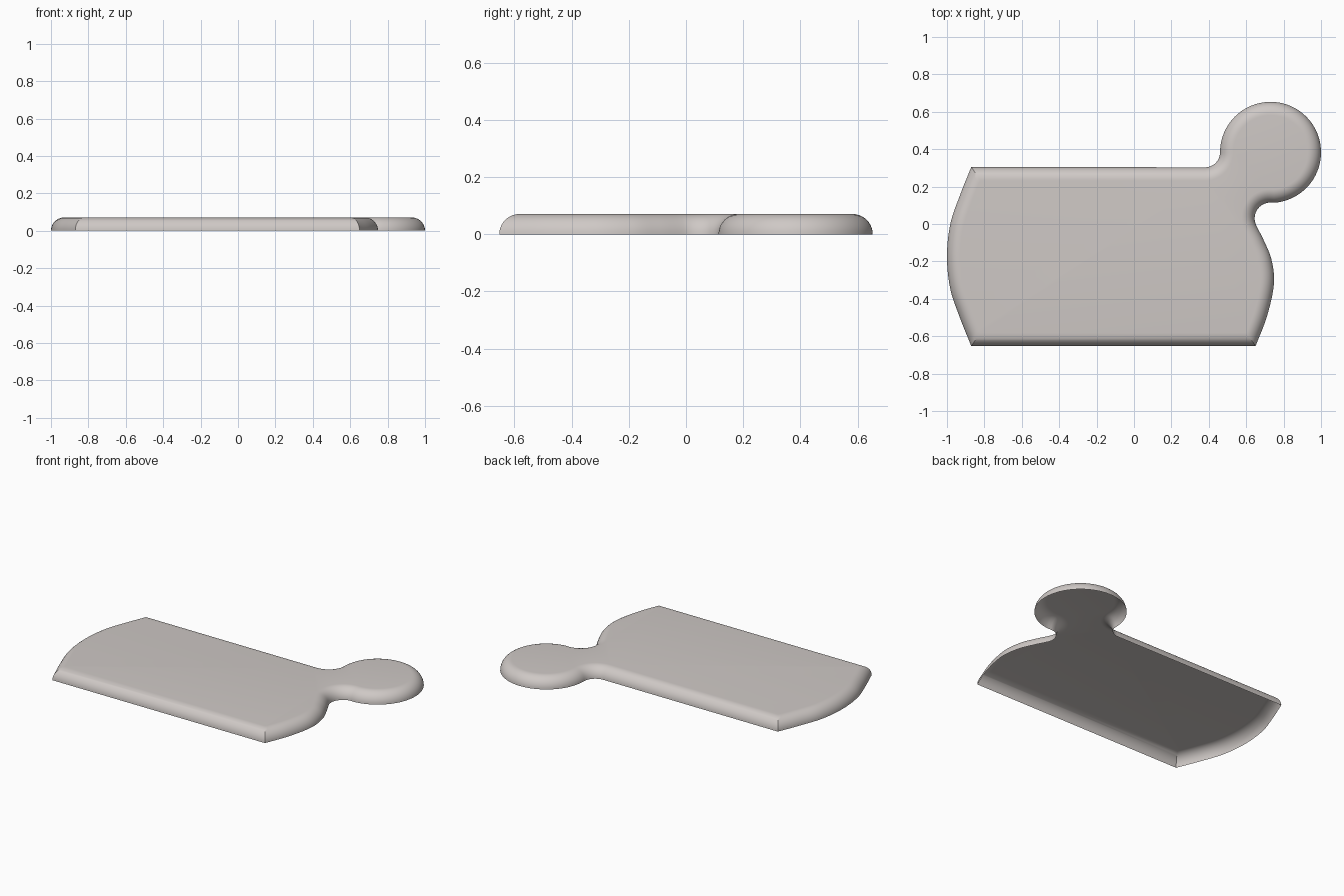
import bpy, bmesh, math
from mathutils import Vector

if "Cube" in bpy.data.objects:
    bpy.data.objects.remove(bpy.data.objects["Cube"])

H = 0.071            # thickness, also the radius of the rounded rim
Y0, Y1 = -0.653, 0.305   # front and back straight edges


def spline(pts, first=None, last=None, n=12):
    """Catmull-Rom curve through pts."""
    p = [Vector(q) for q in pts]
    first = Vector(first) if first else 2 * p[0] - p[1]
    last = Vector(last) if last else 2 * p[-1] - p[-2]
    p = [first] + p + [last]
    out = []
    for i in range(1, len(p) - 2):
        a, b, c, d = p[i - 1:i + 3]
        for k in range(n):
            t = k / n
            out.append(0.5 * (2 * b + (c - a) * t + (2 * a - 5 * b + 4 * c - d) * t * t
                              + (3 * b - a - 3 * c + d) * t ** 3))
    out.append(p[-2])
    return out


def offset(pts, d, end_tangent=None):
    """Move an open curve to its left by d."""
    out = []
    for i, q in enumerate(pts):
        t = (pts[min(i + 1, len(pts) - 1)] - pts[max(i - 1, 0)]).normalized()
        if end_tangent and i == len(pts) - 1:
            t = end_tangent
        out.append(q + d * Vector((-t.y, t.x)))
    return out


def resample(pts, ya, yb, n):
    """Points of a curve at evenly spaced y values, trimming it to ya..yb."""
    s = sorted(pts, key=lambda q: q.y)
    out = []
    for k in range(n + 1):
        y = ya + (yb - ya) * k / n
        i = 0
        while i < len(s) - 2 and s[i + 1].y < y:
            i += 1
        a, b = s[i], s[i + 1]
        out.append(Vector((a.x + (b.x - a.x) * (y - a.y) / (b.y - a.y), y)))
    return out


def arc(cx, cy, r, a0, a1, n):
    return [Vector((cx + r * math.cos(math.radians(a0 + (a1 - a0) * k / n)),
                    cy + r * math.sin(math.radians(a0 + (a1 - a0) * k / n))))
            for k in range(n + 1)]


# bulging right and left sides
right = spline([(0.65, Y0), (0.712, -0.49), (0.748, -0.32), (0.735, -0.19),
                (0.695, -0.09), (0.653, -0.006)], last=(0.616, 0.079))
left = spline([(-0.87, Y1), (-0.932, 0.15), (-0.982, 0.0), (-1.0, -0.174),
               (-0.982, -0.348), (-0.932, -0.498), (-0.87, Y0)])
a25 = math.radians(25)
neck_dir = Vector((-math.sin(a25), math.cos(a25)))


def outline(d):
    """Counter-clockwise outline of the plate, inset by d."""
    r = offset(right, d, neck_dir)
    pts = resample(r, Y0 + d, r[-1].y, 40)
    pts += arc(0.73, 0.03, 0.085 + d, 205, 90, 16)[1:]      # right neck fillet
    pts += arc(0.73, 0.383, 0.27 - d, -90, 180, 60)[1:]     # round knob
    pts += arc(0.38, 0.383, 0.08 + d, 0, -90, 14)[1:]       # left neck fillet
    pts += resample(offset(left, d), Y1 - d, Y0 + d, 48)
    return pts


# open-bottomed plate: quarter-round rim plus flat top
bm = bmesh.new()
rings = []
STEPS = 10
for k in range(STEPS + 1):
    a = math.pi / 2 * k / STEPS
    rings.append([bm.verts.new((p.x, p.y, H * math.sin(a)))
                  for p in outline(H * (1 - math.cos(a)))])
n = len(rings[0])
for lo, hi in zip(rings, rings[1:]):
    for i in range(n):
        j = (i + 1) % n
        bm.faces.new((lo[i], lo[j], hi[j], hi[i]))
top = bm.faces.new(rings[-1])
bmesh.ops.triangulate(bm, faces=[top])

mesh = bpy.data.meshes.new("plate")
bm.to_mesh(mesh)
bm.free()
plate = bpy.data.objects.new("plate", mesh)
bpy.context.collection.objects.link(plate)

mat = bpy.data.materials.new("warm grey")
mat.diffuse_color = (0.62, 0.58, 0.56, 1)
mat.use_nodes = True
mat.node_tree.nodes["Principled BSDF"].inputs["Base Color"].default_value = mat.diffuse_color
mesh.materials.append(mat)

bpy.context.view_layer.objects.active = plate
plate.select_set(True)
bpy.ops.object.shade_smooth_by_angle(angle=math.radians(30))
